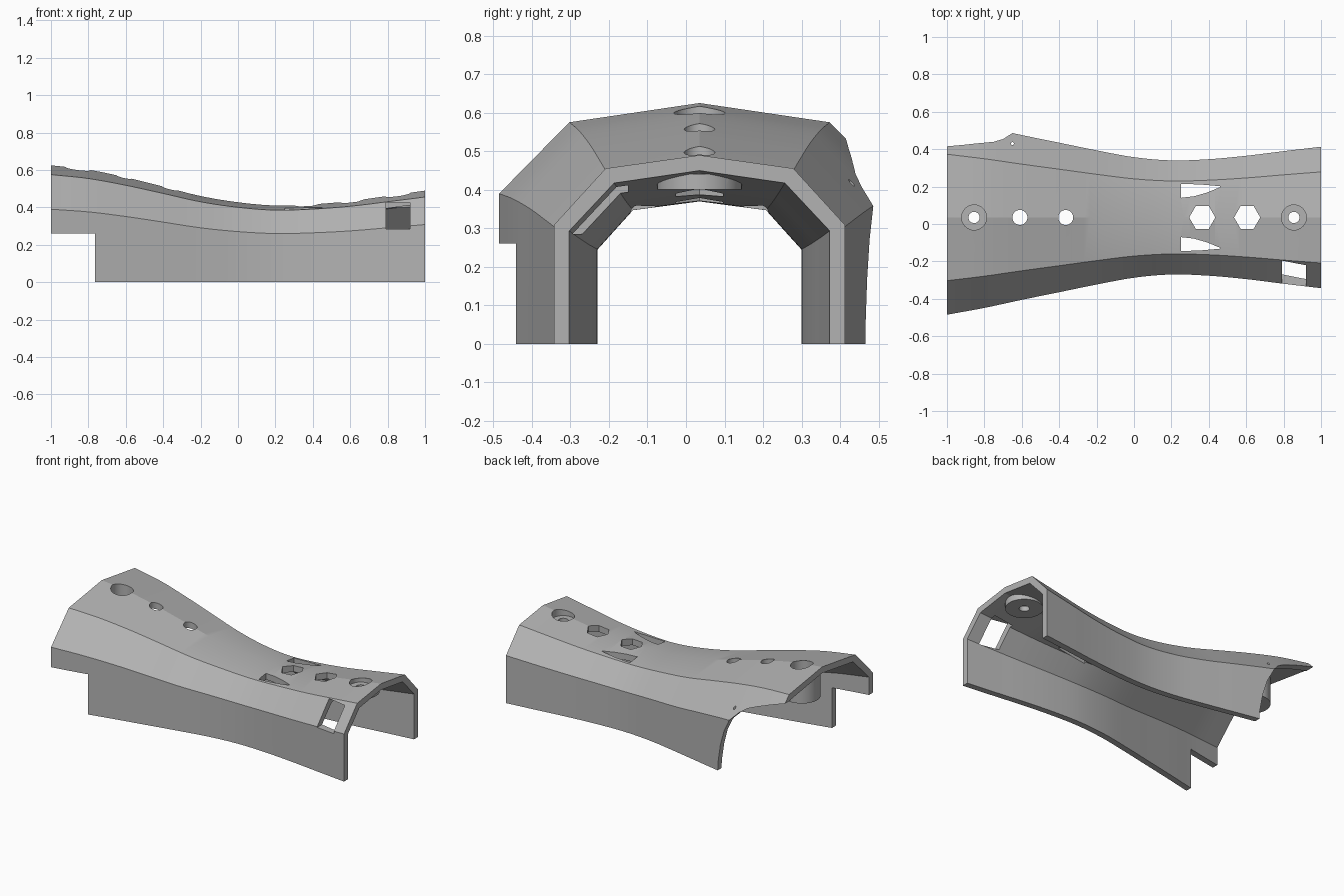
import bpy
import bmesh
from math import radians, pi, cos, sin
from mathutils import Vector

cube = bpy.data.objects.get("Cube")
if cube:
    bpy.data.objects.remove(cube, do_unlink=True)

MID = 0.035  # the ridge line sits slightly towards the back
STEPS = 60

# Swell of the shell at even stations from right end to left end
HEIGHT = [1, .89, .70, .47, .235, .08, 0, .03, .11, .237, .37]
WIDTH = [1, .83, .63, .44, .25, .08, 0, .03, .115, .23, .34]


def swell(values, t):
    """Smooth curve through evenly spaced values, t in 0..1."""
    last = len(values) - 1
    i = min(int(t * last), last - 1)
    f = t * last - i
    b, c = values[i], values[i + 1]
    a = values[i - 1] if i > 0 else 2 * b - c
    d = values[i + 2] if i + 2 <= last else 2 * c - b
    return b + f * ((c - a) + f * ((2 * a - 5 * b + 4 * c - d)
                                   + f * (3 * (b - c) + d - a))) / 2


def add_object(name, bm):
    bmesh.ops.recalc_face_normals(bm, faces=bm.faces)
    mesh = bpy.data.meshes.new(name)
    bm.to_mesh(mesh)
    bm.free()
    obj = bpy.data.objects.new(name, mesh)
    bpy.context.collection.objects.link(obj)
    return obj


def prism(points, axis, low, high):
    """Extrude an outline along axis: 'z' takes (x, y), 'y' takes (x, z)."""
    def place(p, h):
        return Vector((p[0], p[1], h) if axis == 'z' else (p[0], h, p[1]))
    bm = bmesh.new()
    bottom = [bm.verts.new(place(p, low)) for p in points]
    top = [bm.verts.new(place(p, high)) for p in points]
    bm.faces.new(bottom)
    bm.faces.new(top)
    for i in range(len(points)):
        j = (i + 1) % len(points)
        bm.faces.new((bottom[i], bottom[j], top[j], top[i]))
    return add_object("cutter", bm)


def round_outline(x, radius, sides=32, y=MID):
    return [(x + radius * cos(2 * pi * i / sides),
             y + radius * sin(2 * pi * i / sides)) for i in range(sides)]


def combine(target, tool, operation):
    """Apply a boolean and discard the tool."""
    mod = target.modifiers.new("join", 'BOOLEAN')
    mod.object = tool
    mod.operation = operation
    mod.solver = 'EXACT'
    graph = bpy.context.evaluated_depsgraph_get()
    mesh = bpy.data.meshes.new_from_object(target.evaluated_get(graph))
    target.modifiers.clear()
    target.data = mesh
    bpy.data.objects.remove(tool, do_unlink=True)


def section(t):
    """Outer and inner outlines of the faceted arch, front to back."""
    h, w = swell(HEIGHT, t), swell(WIDTH, t)
    side, shoulder = .305 + .215 * w, .195 + .143 * w
    z_side, z_shoulder, z_ridge = .26 + .13 * h, .385 + .19 * h, .41 + .215 * h
    half_out = [(side, 0), (side, z_side), (shoulder, z_shoulder)]
    half_in = [(side - .04, 0), (side - .04, z_side - .015),
               (shoulder - .022, z_shoulder - .038)]

    def full(half, ridge):
        return ([(-y, z) for y, z in half] + [(0, ridge)]
                + [(y, z) for y, z in reversed(half)])
    return full(half_out, z_ridge), full(half_in, z_ridge - .04)


# Shell: lofted faceted arch with thickness
bm = bmesh.new()
rings = []
for s in range(STEPS + 1):
    t = s / STEPS
    rings.append([[bm.verts.new((2 * t - 1, MID + y, z)) for y, z in line]
                  for line in section(t)])
for (o1, i1), (o2, i2) in zip(rings, rings[1:]):
    for k in range(len(o1) - 1):
        bm.faces.new((o1[k], o1[k + 1], o2[k + 1], o2[k]))
        bm.faces.new((i1[k], i2[k], i2[k + 1], i1[k + 1]))
    for k in (0, -1):
        bm.faces.new((o1[k], o2[k], i2[k], i1[k]))
for outer, inner in (rings[0], rings[-1]):
    for k in range(len(outer) - 1):
        bm.faces.new((outer[k], inner[k], inner[k + 1], outer[k + 1]))
shell = add_object("guard_shell", bm)

# Mounting bosses with a counterbore and a screw hole
for x, top, floor in ((-.855, .58, .46), (.855, .441, .43)):
    combine(shell, prism(round_outline(x, .11, 40), 'z', .4, top), 'UNION')
    combine(shell, prism(round_outline(x, .067), 'z', floor, 1), 'DIFFERENCE')
    combine(shell, prism(round_outline(x, .03), 'z', .3, 1), 'DIFFERENCE')

# Round and hexagonal holes along the ridge
for x, radius, sides in ((-.61, .04, 32), (-.365, .04, 32),
                         (.365, .07, 6), (.605, .07, 6)):
    combine(shell, prism(round_outline(x, radius, sides), 'z', .2, 1),
            'DIFFERENCE')

# Tapered vents either side of the ridge
for side in (-1, 1):
    vent = [(.25, .105), (.32, .113), (.39, .133), (.46, .162),
            (.46, .167), (.36, .176), (.25, .18)]
    outline = [(x, MID + side * y) for x, y in vent]
    combine(shell, prism(outline, 'z', .2, 1), 'DIFFERENCE')

# Window in the front slope
combine(shell, prism([(.79, .285), (.92, .285), (.92, .425), (.79, .425)],
                     'y', -.6, -.15), 'DIFFERENCE')

# Step in the lower front wall
combine(shell, prism([(-1.1, -.1), (-.765, -.1), (-.765, .26), (-1.1, .26)],
                     'y', -.7, -.2), 'DIFFERENCE')

# Curved opening in the back wall
opening = [(-1.1, -.1), (-.55, -.1), (-.555, .05), (-.575, .17), (-.605, .27),
           (-.65, .358), (-.7, .41), (-.75, .443), (-.81, .468), (-.9, .5),
           (-1, .532), (-1.1, .56)]
combine(shell, prism(opening, 'y', .3, .8), 'DIFFERENCE')

# Pin hole beside the opening
combine(shell, prism(round_outline(-.65, .008, 12, .43), 'z', .3, 1),
        'DIFFERENCE')

# One plain grey
grey = bpy.data.materials.new("plain_grey")
grey.use_nodes = True
colour = (.45, .45, .45, 1)
grey.diffuse_color = colour
grey.node_tree.nodes["Principled BSDF"].inputs["Base Color"].default_value = colour
shell.data.materials.clear()
shell.data.materials.append(grey)
for face in shell.data.polygons:
    face.material_index = 0

bpy.ops.object.select_all(action='DESELECT')
shell.select_set(True)
bpy.context.view_layer.objects.active = shell
bpy.ops.object.shade_smooth_by_angle(angle=radians(15))
